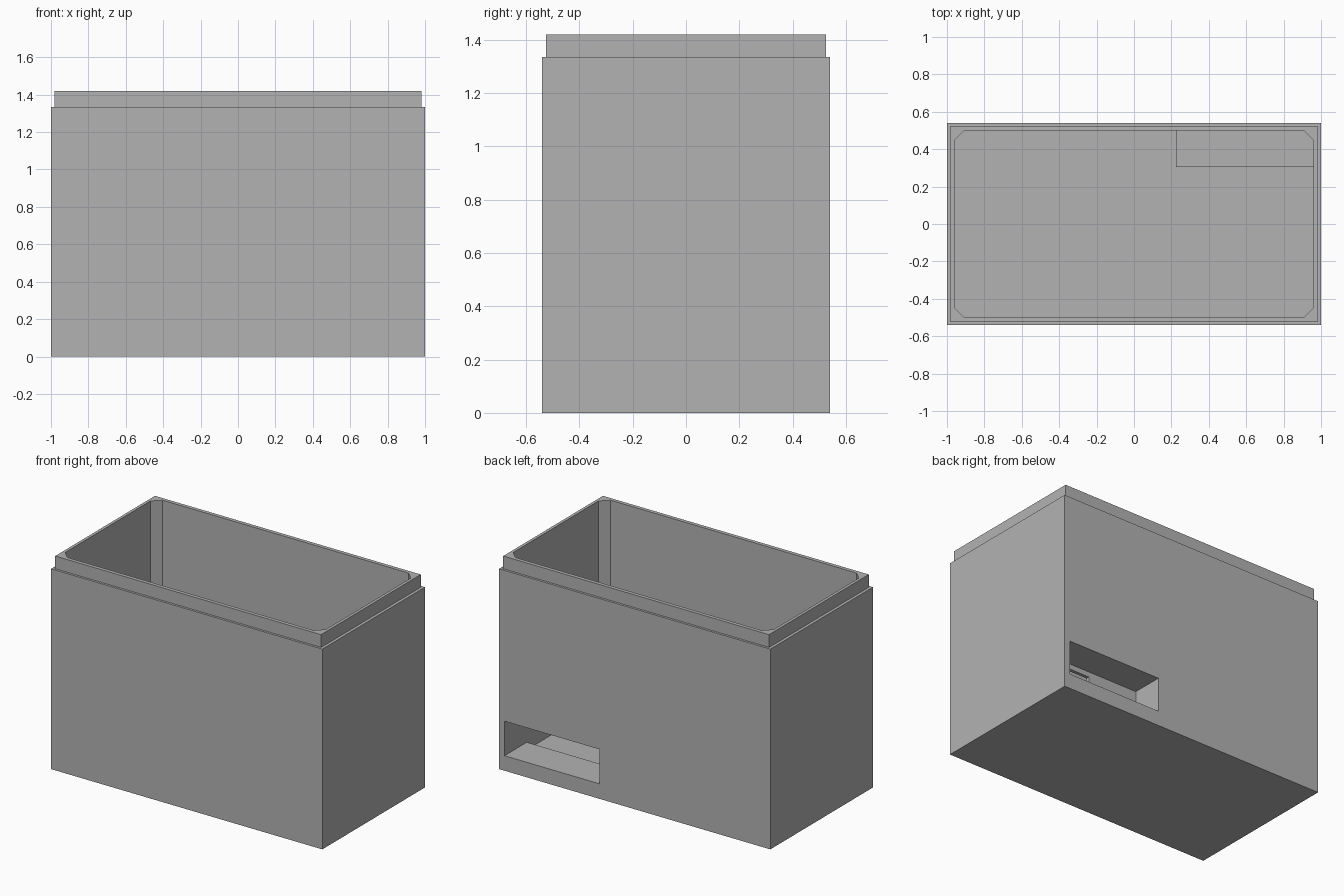
import bpy
import bmesh

default = bpy.data.objects.get("Cube")
if default:
    bpy.data.objects.remove(default, do_unlink=True)

# Single grey plastic
grey = bpy.data.materials.new("plain_grey")
grey.use_nodes = True
colour = (0.45, 0.45, 0.45, 1)
grey.diffuse_color = colour
grey.node_tree.nodes["Principled BSDF"].inputs["Base Color"].default_value = colour


def prism(name, outline, z0, z1):
    """Extrude a plan outline between two heights."""
    bm = bmesh.new()
    base = bm.faces.new([bm.verts.new((x, y, z0)) for x, y in outline])
    top = bmesh.ops.extrude_face_region(bm, geom=[base])["geom"]
    moved = [v for v in top if isinstance(v, bmesh.types.BMVert)]
    bmesh.ops.translate(bm, verts=moved, vec=(0, 0, z1 - z0))
    bmesh.ops.recalc_face_normals(bm, faces=bm.faces)
    mesh = bpy.data.meshes.new(name)
    bm.to_mesh(mesh)
    bm.free()
    mesh.materials.append(grey)
    obj = bpy.data.objects.new(name, mesh)
    bpy.context.collection.objects.link(obj)
    return obj


def block(name, x0, x1, y0, y1, z0, z1):
    return prism(name, [(x0, y0), (x1, y0), (x1, y1), (x0, y1)], z0, z1)


def combine(target, tool, operation):
    """Bake a boolean into the target and discard the tool."""
    tool.hide_render = True
    mod = target.modifiers.new("boolean", "BOOLEAN")
    mod.operation = operation
    mod.solver = "EXACT"
    mod.object = tool
    bpy.context.view_layer.update()
    graph = bpy.context.evaluated_depsgraph_get()
    mesh = bpy.data.meshes.new_from_object(target.evaluated_get(graph))
    target.modifiers.clear()
    target.data = mesh
    bpy.data.objects.remove(tool, do_unlink=True)


# Outer shell with a stepped lip for a lid
case = block("case", -1, 1, -0.54, 0.54, 0, 1.335)
combine(case, block("lip", -0.98, 0.98, -0.525, 0.525, 1.2, 1.42), "UNION")

# Main cavity with chamfered vertical corners
X, Y, C, FLOOR = 0.96, 0.50, 0.052, 0.05
corner = [(X, Y - C), (X - C, Y)]
outline = corner + [(-x, y) for x, y in reversed(corner)]
outline += [(-x, -y) for x, y in outline]
combine(case, prism("cavity", outline, FLOOR, 1.6), "DIFFERENCE")

# Connector housing in the back left corner
combine(case, block("housing", 0.225, 0.98, 0.305, 0.52, 0.02, 0.365), "UNION")

# Window through the back wall, then the openings into the cavity
for name, x0, y0, y1, z1 in [("window", 0.26, 0.327, 0.6, 0.33),
                             ("low_opening", 0.26, 0.25, 0.35, 0.215),
                             ("cable_slot", 0.63, 0.25, 0.35, 0.295)]:
    combine(case, block(name, x0, X, y0, y1, 0.10, z1), "DIFFERENCE")
